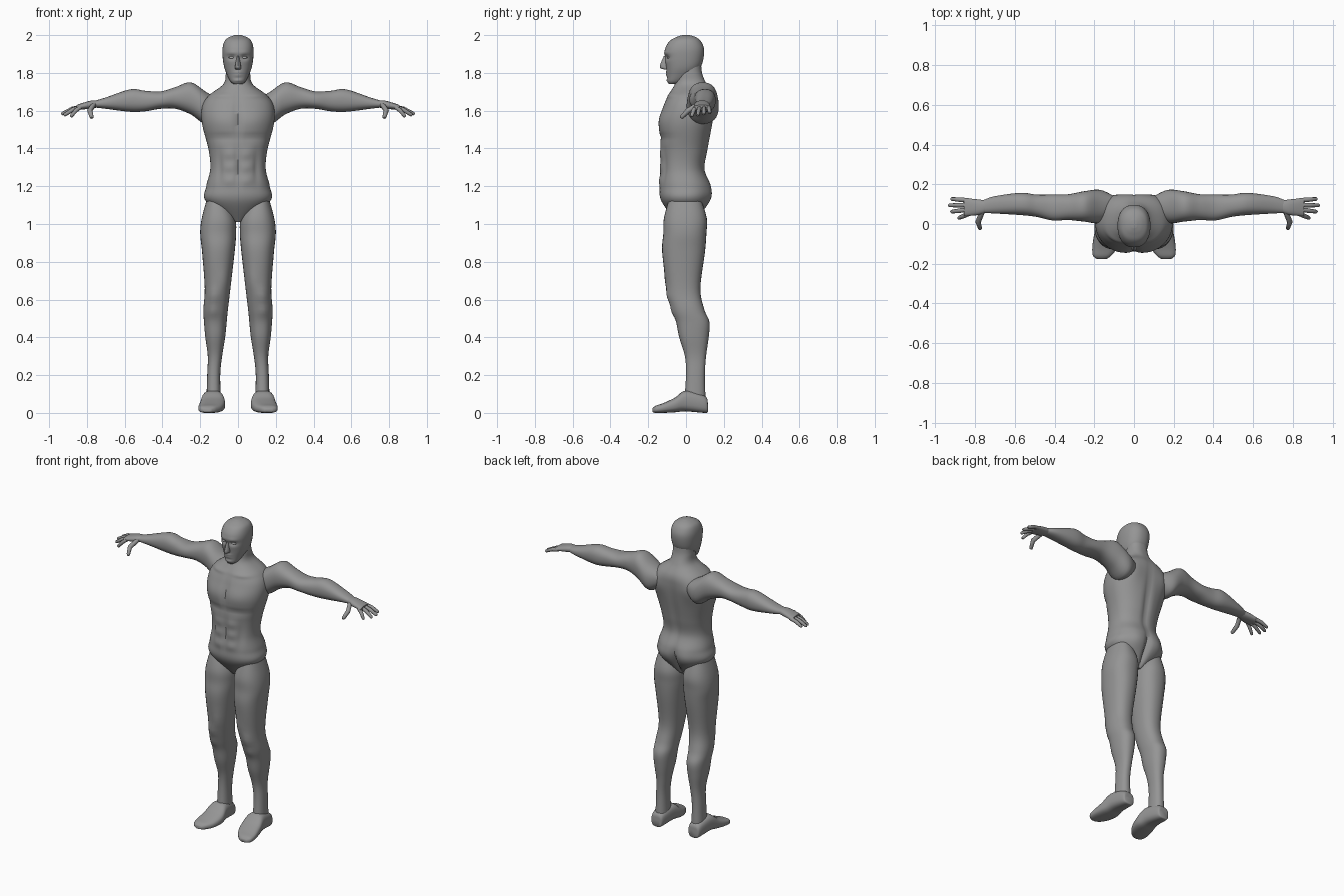
import bpy
import bmesh
from math import cos, sin, tau, exp, radians, copysign
from mathutils import Vector

cube = bpy.data.objects.get("Cube")
if cube:
    bpy.data.objects.remove(cube, do_unlink=True)

FRONT, BACK = -1, 1


def make_material(name, value):
    material = bpy.data.materials.new(name)
    material.use_nodes = True
    colour = (value, value, value, 1)
    material.diffuse_color = colour
    material.node_tree.nodes["Principled BSDF"].inputs["Base Color"].default_value = colour
    return material


skin_grey = make_material("skin_grey", .3)
eye_grey = make_material("pale_eye_grey", .5)


def finish(name, bm, mirror, material=skin_grey):
    """Turn a bmesh into a smooth object, optionally mirrored across x."""
    bmesh.ops.recalc_face_normals(bm, faces=bm.faces)
    mesh = bpy.data.meshes.new(name)
    bm.to_mesh(mesh)
    bm.free()
    mesh.materials.append(material)
    obj = bpy.data.objects.new(name, mesh)
    bpy.context.scene.collection.objects.link(obj)
    bpy.ops.object.select_all(action="DESELECT")
    obj.select_set(True)
    bpy.context.view_layer.objects.active = obj
    bpy.ops.object.shade_smooth_by_angle(angle=radians(50))
    if mirror:
        modifier = obj.modifiers.new("mirror", "MIRROR")
        modifier.use_mirror_merge = False


def bridge(bm, rings):
    """Join consecutive rings of points with quads and cap both ends."""
    loops = [[bm.verts.new(point) for point in ring] for ring in rings]
    for low, high in zip(loops, loops[1:]):
        for i in range(len(low)):
            j = (i + 1) % len(low)
            bm.faces.new((low[i], low[j], high[j], high[i]))
    bm.faces.new(loops[0])
    bm.faces.new(loops[-1])


def spline(rows, steps):
    """Smooth interpolation through whole rows of values."""
    padded = [rows[0], *rows, rows[-1]]
    result = []
    for before, start, end, after in zip(padded, padded[1:], padded[2:], padded[3:]):
        for k in range(steps):
            t = k / steps
            result.append([
                q + t / 2 * (r - p + t * (2 * p - 5 * q + 4 * r - s + t * (3 * (q - r) + s - p)))
                for p, q, r, s in zip(before, start, end, after)])
    return result + [rows[-1]]


def limits(section):
    """Position along the axis, then low and high limits on the other two axes."""
    if "half" in section:
        return [section["z"], -section["half"], section["half"], section["front"], section["back"]]
    return list(section.values())


def loft(name, sections, bumps=(), sides=24, steps=5, power=2.3, mirror=False):
    """Skin rounded sections; bumps are soft swellings or grooves on the front or back."""
    axis = "xyz".index(next(iter(sections[0])))
    rings = []
    for position, u_low, u_high, v_low, v_high in spline([limits(s) for s in sections], steps):
        ring = []
        for i in range(sides):
            c, s = cos(tau * i / sides), sin(tau * i / sides)
            offset = [copysign(abs(c) ** (2 / power), c) * (u_high - u_low) / 2,
                      copysign(abs(s) ** (2 / power), s) * (v_high - v_low) / 2]
            point = [(u_low + u_high) / 2 + offset[0], (v_low + v_high) / 2 + offset[1]]
            offset.insert(axis, 0)
            point.insert(axis, position)
            point, outward = Vector(point), Vector(offset).normalized()
            push = sum(
                b["rise"] * max(0, b["facing"] * outward.y)
                * exp(-((abs(point.x) - b["x"]) / b["wide"]) ** 2 - ((point.z - b["z"]) / b["tall"]) ** 2)
                for b in bumps)
            ring.append(point + outward * push)
        rings.append(ring)
    bm = bmesh.new()
    bridge(bm, rings)
    finish(name, bm, mirror)


def finger(name, path, radius):
    """Tapered tube along a short path, with a rounded tip."""
    path = [Vector(point) for point in path]
    along = (path[-1] - path[0]).normalized()
    side = along.cross(Vector((0, 0, 1))).normalized()
    up = side.cross(along)
    path.append(path[-1] + along * radius / 2)
    rings = []
    for point, scale in zip(path, (1, 1, .8, .4)):
        rings.append([point + radius * scale * (side * cos(tau * i / 8) + up * sin(tau * i / 8))
                      for i in range(8)])
    bm = bmesh.new()
    bridge(bm, rings)
    finish(name, bm, True)


# Torso: pelvis, waist, chest and neck
torso = [
    dict(z=1.01, half=.03, front=-.05, back=.05),
    dict(z=1.12, half=.17, front=-.13, back=.12),
    dict(z=1.2, half=.168, front=-.14, back=.13),
    dict(z=1.29, half=.147, front=-.135, back=.1),
    dict(z=1.39, half=.155, front=-.135, back=.115),
    dict(z=1.53, half=.19, front=-.14, back=.14),
    dict(z=1.62, half=.19, front=-.12, back=.15),
    dict(z=1.68, half=.155, front=-.095, back=.145),
    dict(z=1.74, half=.078, front=-.06, back=.11),
    dict(z=1.8, half=.064, front=-.045, back=.085),
    dict(z=1.86, half=.062, front=-.04, back=.08),
]
# Chest muscles, crease below, breastbone, belly grooves, collar bones
torso_bumps = [
    dict(x=.09, z=1.55, wide=.08, tall=.06, rise=.012, facing=FRONT),
    dict(x=.09, z=1.455, wide=.09, tall=.015, rise=-.012, facing=FRONT),
    dict(x=0, z=1.56, wide=.012, tall=.1, rise=-.012, facing=FRONT),
    dict(x=0, z=1.3, wide=.01, tall=.1, rise=-.01, facing=FRONT),
    dict(x=.1, z=1.3, wide=.015, tall=.08, rise=-.01, facing=FRONT),
    dict(x=.1, z=1.68, wide=.06, tall=.012, rise=.01, facing=FRONT),
]
# Belly muscles in three rows
for z in (1.23, 1.3, 1.37):
    torso_bumps.append(dict(x=.045, z=z, wide=.03, tall=.025, rise=.007, facing=FRONT))
# Buttocks, cleft, spine, shoulder blades
torso_bumps += [
    dict(x=.075, z=1.14, wide=.05, tall=.07, rise=.014, facing=BACK),
    dict(x=0, z=1.1, wide=.014, tall=.08, rise=-.025, facing=BACK),
    dict(x=0, z=1.42, wide=.02, tall=.2, rise=-.014, facing=BACK),
    dict(x=.12, z=1.6, wide=.05, tall=.07, rise=.018, facing=BACK),
]
loft("torso", torso, torso_bumps, sides=72, steps=8)

# Head
head = [
    dict(z=1.74, half=.022, front=-.09, back=-.04),
    dict(z=1.755, half=.04, front=-.097, back=-.01),
    dict(z=1.79, half=.058, front=-.1, back=.04),
    dict(z=1.83, half=.073, front=-.105, back=.077),
    dict(z=1.88, half=.081, front=-.112, back=.093),
    dict(z=1.93, half=.082, front=-.11, back=.095),
    dict(z=1.97, half=.07, front=-.085, back=.077),
    dict(z=1.99, half=.045, front=-.05, back=.05),
    dict(z=2, half=.015, front=-.02, back=.02),
]
# Eye sockets, brows, lips and chin
head_bumps = [
    dict(x=.034, z=1.882, wide=.02, tall=.012, rise=-.014, facing=FRONT),
    dict(x=.03, z=1.907, wide=.03, tall=.01, rise=.005, facing=FRONT),
]
for z in (1.803, 1.787, 1.76):
    head_bumps.append(dict(x=0, z=z, wide=.02, tall=.007, rise=.006, facing=FRONT))
loft("head", head, head_bumps, sides=48, steps=6)

# Nose
nose = [
    dict(z=1.89, half=.006, front=-.117, back=-.08),
    dict(z=1.832, half=.016, front=-.139, back=-.08),
    dict(z=1.818, half=.012, front=-.115, back=-.08),
]
loft("nose", nose, sides=12, power=2)

# Eyes
bm = bmesh.new()
bmesh.ops.create_uvsphere(bm, u_segments=12, v_segments=8, radius=1)
bmesh.ops.scale(bm, vec=(.016, .012, .007), verts=bm.verts)
bmesh.ops.translate(bm, vec=(.034, -.09, 1.882), verts=bm.verts)
finish("eyes", bm, True, eye_grey)

# Legs
legs = [
    dict(z=1.13, inner=.06, outer=.165, front=-.09, back=.08),
    dict(z=1.03, inner=.015, outer=.192, front=-.117, back=.11),
    dict(z=.95, inner=.01, outer=.2, front=-.12, back=.108),
    dict(z=.85, inner=.018, outer=.19, front=-.126, back=.1),
    dict(z=.66, inner=.04, outer=.176, front=-.1, back=.076),
    dict(z=.55, inner=.053, outer=.183, front=-.075, back=.096),
    dict(z=.48, inner=.06, outer=.18, front=-.052, back=.124),
    dict(z=.4, inner=.068, outer=.173, front=-.036, back=.12),
    dict(z=.3, inner=.084, outer=.16, front=-.006, back=.106),
    dict(z=.2, inner=.094, outer=.163, front=0, back=.1),
    dict(z=.05, inner=.09, outer=.168, front=-.01, back=.104),
]
# Kneecap, lower knee, inner thigh
leg_bumps = [
    dict(x=.125, z=.62, wide=.03, tall=.04, rise=.012, facing=FRONT),
    dict(x=.13, z=.54, wide=.02, tall=.03, rise=.008, facing=FRONT),
    dict(x=.08, z=.7, wide=.03, tall=.05, rise=.008, facing=FRONT),
]
loft("legs", legs, leg_bumps, sides=32, mirror=True)

# Feet, splayed slightly outward
feet = [
    dict(y=.116, inner=.105, outer=.16, bottom=.005, top=.05),
    dict(y=.1, inner=.092, outer=.175, bottom=0, top=.09),
    dict(y=0, inner=.076, outer=.19, bottom=.008, top=.118),
    dict(y=-.06, inner=.068, outer=.202, bottom=.003, top=.08),
    dict(y=-.12, inner=.085, outer=.21, bottom=0, top=.052),
    dict(y=-.16, inner=.115, outer=.206, bottom=0, top=.038),
    dict(y=-.177, inner=.14, outer=.185, bottom=.004, top=.024),
]
loft("feet", feet, power=2.8, mirror=True)

# Arms
arms = [
    dict(x=.1, front=.05, back=.14, bottom=1.58, top=1.66),
    dict(x=.17, front=.005, back=.172, bottom=1.53, top=1.7),
    dict(x=.25, front=.012, back=.165, bottom=1.58, top=1.75),
    dict(x=.33, front=.02, back=.15, bottom=1.61, top=1.725),
    dict(x=.41, front=.018, back=.148, bottom=1.61, top=1.702),
    dict(x=.49, front=.036, back=.148, bottom=1.597, top=1.705),
    dict(x=.57, front=.045, back=.157, bottom=1.594, top=1.713),
    dict(x=.7, front=.053, back=.14, bottom=1.61, top=1.67),
    dict(x=.76, front=.056, back=.12, bottom=1.617, top=1.652),
]
loft("arms", arms, sides=32, mirror=True)

# Palms
palms = [
    dict(x=.74, front=.06, back=.118, bottom=1.618, top=1.655),
    dict(x=.785, front=.045, back=.124, bottom=1.61, top=1.652),
    dict(x=.855, front=.04, back=.131, bottom=1.604, top=1.63),
]
loft("palms", palms, sides=20, mirror=True)

# Fingers fan out from the palms and droop towards the tips
for i, label in enumerate(("index", "middle", "ring", "little")):
    root = Vector((.835, .05 + .023 * i, 1.618))
    tip = Vector((.93 - .012 * (i - 2) ** 2, .03 + .032 * i, 1.572 + .006 * i))
    knuckle = (root + tip) / 2 + Vector((0, 0, .006))
    finger(label + "_fingers", [root, knuckle, tip], .0115)
finger("thumbs", [(.765, .06, 1.63), (.785, .01, 1.6), (.775, -.022, 1.566)], .014)
